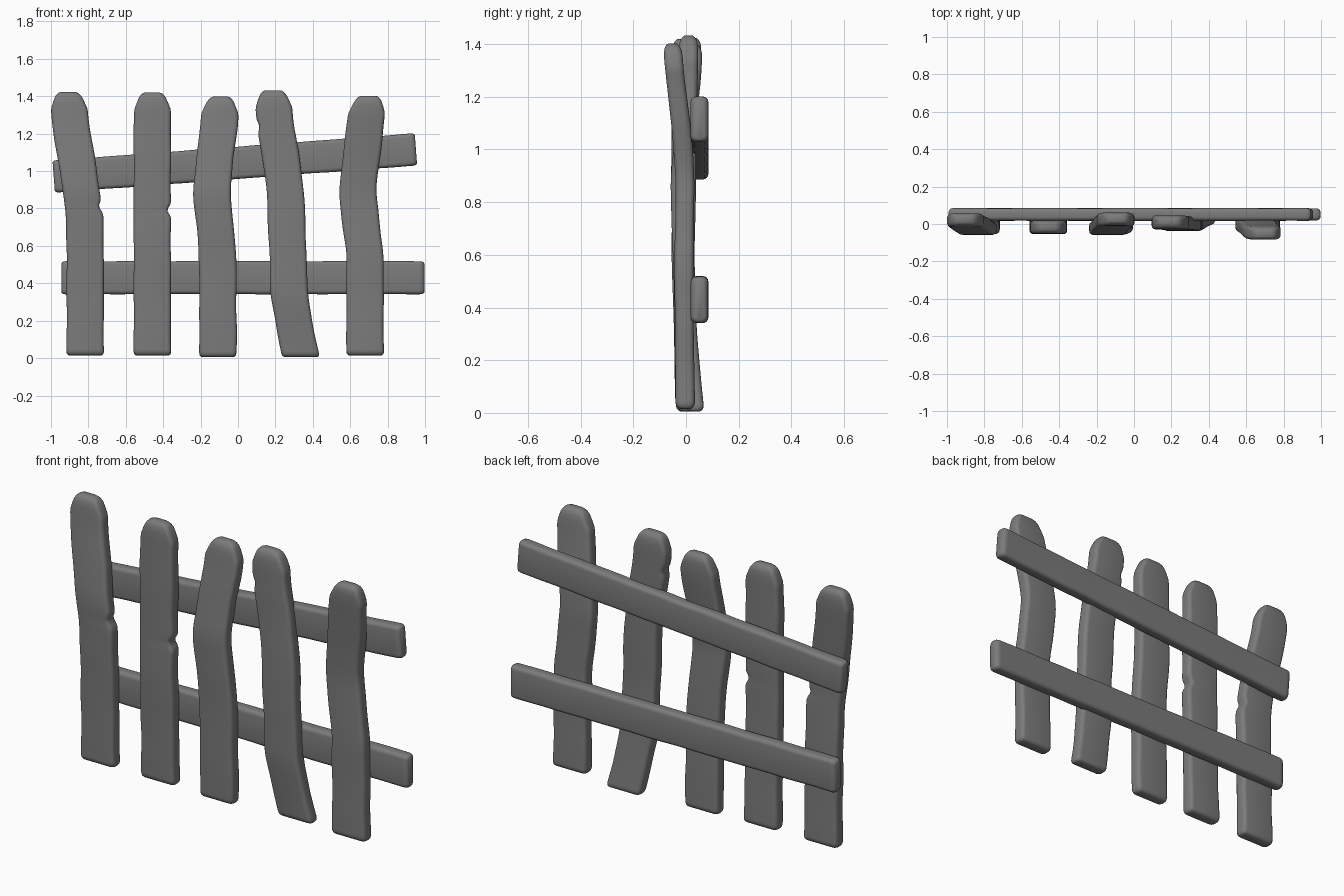
import bpy, bmesh, math, random
from mathutils import Vector, Matrix

if "Cube" in bpy.data.objects:
    bpy.data.objects.remove(bpy.data.objects["Cube"])

random.seed(4)
# End shapes: (distance from end, width factor, thickness factor)
SQUARE = [(0, .88, .55), (.004, .94, .75), (.010, .98, .9), (.022, 1, 1)]
ROUND = [(0, .40, .45), (.006, .54, .65), (.015, .64, .82), (.03, .74, .95),
         (.055, .85, 1), (.085, .97, 1), (.105, 1, 1)]

# Dark grey wood
wood = bpy.data.materials.new("dark_wood")
wood.diffuse_color = (.2, .2, .2, 1)
wood.use_nodes = True
wood.node_tree.nodes["Principled BSDF"].inputs["Base Color"].default_value = wood.diffuse_color


def lerp_table(table, t):
    """Piecewise linear lookup on rows whose first entry is the parameter."""
    if t <= table[0][0]:
        return list(table[0][1:])
    for a, b in zip(table, table[1:]):
        if t <= b[0]:
            f = (t - a[0]) / (b[0] - a[0])
            return [p + (q - p) * f for p, q in zip(a[1:], b[1:])]
    return list(table[-1][1:])


def soft_table(table, t, r=.05):
    """Lookup averaged over a small window so bends are soft."""
    lo, hi = table[0][0], table[-1][0]
    r = min(r, t - lo, hi - t)
    vals = [lerp_table(table, t + r * k / 3) for k in range(-3, 4)]
    return [sum(c) / 7 for c in zip(*vals)]


def section(w, d, r):
    """Rounded rectangle, half width w and half depth d."""
    r = min(r, w * .9, d * .9)
    pts = []
    for i, (sx, sy) in enumerate([(1, 1), (-1, 1), (-1, -1), (1, -1)]):
        for k in range(5):
            a = math.pi / 2 * (i + k / 4)
            pts.append((sx * (w - r) + r * math.cos(a), sy * (d - r) + r * math.sin(a)))
    return pts


def plank(name, path, width, depth, end, matrix=None, notches=(), wave=.6):
    """Loft a plank up z along path rows (z, centre x, centre y)."""
    z0, z1 = path[0][0], path[-1][0]
    zs = {z0 + e[0] for e in SQUARE} | {z1 - e[0] for e in end}
    a, b = z0 + SQUARE[-1][0] + .01, z1 - end[-1][0] - .01
    n = int((z1 - z0) / .02)
    zs |= {a + (b - a) * i / n for i in range(n + 1)}
    ph = [random.uniform(0, 6.28) for _ in range(3)]
    bm = bmesh.new()
    rings = []
    for z in sorted(zs):
        cx, cy = soft_table(path, z)
        wb, db = lerp_table(SQUARE, z - z0)
        wt, dt = lerp_table(end, z1 - z)
        # gentle hand-carved waviness
        w = width / 2 * wb * wt + wave * .002 * math.sin(17 * z + ph[0])
        d = depth / 2 * db * dt + wave * .0015 * math.sin(13 * z + ph[1])
        cx += wave * .002 * math.sin(23 * z + ph[2])
        ring = []
        for x, y in section(w, d, .021):
            for side, nz, amount in notches:
                if x * side > 0:
                    x -= side * amount * math.exp(-((z - nz) / .025) ** 2) * min(1, abs(x) / w)
            ring.append(bm.verts.new((cx + x, cy + y, z)))
        rings.append(ring)
    for p, q in zip(rings, rings[1:]):
        for i in range(len(p)):
            j = (i + 1) % len(p)
            bm.faces.new((p[i], p[j], q[j], q[i]))
    bm.faces.new(rings[0][::-1])
    bm.faces.new(rings[-1])
    if matrix:
        bm.transform(matrix)
    bmesh.ops.recalc_face_normals(bm, faces=bm.faces)
    me = bpy.data.meshes.new(name)
    bm.to_mesh(me)
    bm.free()
    me.materials.append(wood)
    ob = bpy.data.objects.new(name, me)
    bpy.context.collection.objects.link(ob)
    bpy.ops.object.select_all(action='DESELECT')
    ob.select_set(True)
    bpy.context.view_layer.objects.active = ob
    bpy.ops.object.shade_smooth_by_angle(angle=math.radians(50))


# Pickets: path rows (z, x, y) and notches (side, z, depth)
pickets = [
    ([(.015, -.817, -.003), (.5, -.817, -.010), (.75, -.819, -.018), (.9, -.838, -.024),
      (1.3, -.902, .018), (1.423, -.908, .024)], [(1, .81, .018)]),
    ([(.015, -.458, -.003), (.6, -.458, -.018), (1.0, -.458, -.018), (1.42, -.458, -.016)],
     [(1, .79, .022)]),
    ([(.006, -.107, -.003), (.55, -.108, -.012), (.9, -.142, -.024), (1.28, -.098, .022),
      (1.398, -.092, .028)], []),
    ([(.006, .335, .034), (.32, .275, .003), (.6, .265, -.003), (.92, .252, .002),
      (1.3, .193, .008), (1.432, .186, .01)], [(-1, 1.24, .012)]),
    ([(.015, .679, -.003), (.55, .679, -.008), (.88, .638, -.003), (1.05, .657, -.014),
      (1.3, .687, -.044), (1.402, .697, -.052)], []),
]
for i, (path, notches) in enumerate(pickets):
    plank(f"picket_{i + 1}", path, .199, .072, ROUND, notches=notches)

# Rails on the back: lower one level, upper one rising to the right
for name, length, height, centre, tilt in [
        ("lower_rail", 1.94, .176, (.026, .051, .43), 0),
        ("upper_rail", 1.942, .172, (-.017, .051, 1.043), 4.3)]:
    h = length / 2
    m = (Matrix.Translation(Vector(centre))
         @ Matrix.Rotation(math.radians(90 - tilt), 4, 'Y'))
    plank(name, [(-h, 0, 0), (h, 0, 0)], height, .067, SQUARE, m, wave=.3)
